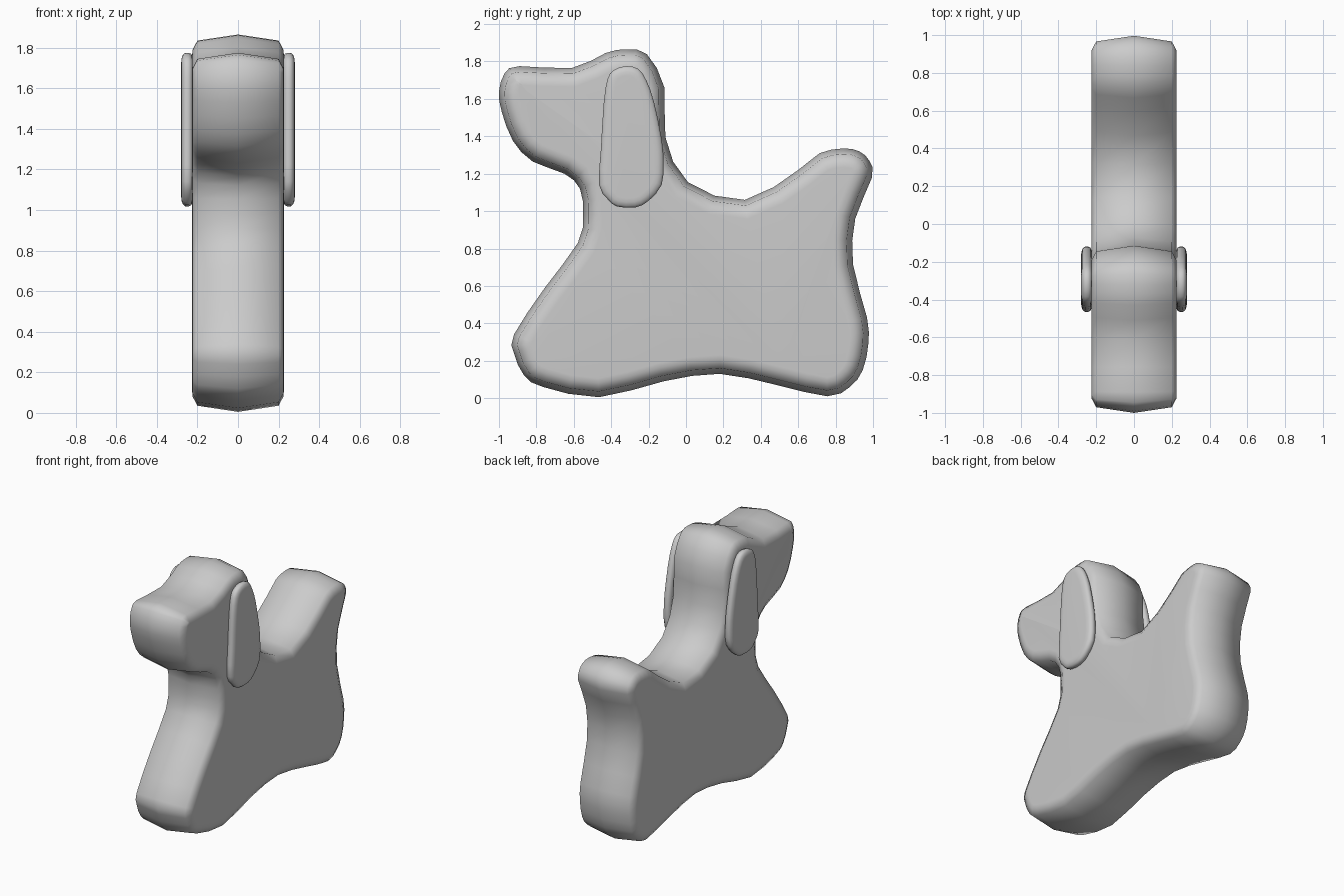
import bpy
import bmesh
from mathutils import Vector

cube = bpy.data.objects.get("Cube")
if cube:
    bpy.data.objects.remove(cube, do_unlink=True)

# Single plain grey
grey = bpy.data.materials.new("plain grey")
grey.use_nodes = True
colour = (0.6, 0.6, 0.6, 1)
grey.diffuse_color = colour
grey.node_tree.nodes["Principled BSDF"].inputs["Base Color"].default_value = colour


def smooth_loop(points):
    """Closed curve through the points, with one extra point per span."""
    pts = [Vector(p) for p in points]
    n = len(pts)
    loop = []
    for i, b in enumerate(pts):
        a, c, d = pts[i - 1], pts[(i + 1) % n], pts[(i + 2) % n]
        loop += [b, (9 * (b + c) - a - d) / 16]
    return loop


def inset(loop, amount):
    """Move a clockwise (y, z) loop inwards by an even distance."""
    result = []
    n = len(loop)
    for i, p in enumerate(loop):
        before = (p - loop[i - 1]).normalized()
        after = (loop[(i + 1) % n] - p).normalized()
        n1 = Vector((before.y, -before.x))
        n2 = Vector((after.y, -after.x))
        mid = (n1 + n2).normalized()
        result.append(p + mid * amount / max(mid.dot(n1), 0.5))
    return result


def padded_slab(name, loop, layers):
    """Join inset copies of the outline, one per (x, inset) layer."""
    bm = bmesh.new()
    rings = []
    for x, amount in layers:
        rings.append([bm.verts.new((x, p.x, p.y)) for p in inset(loop, amount)])
    n = len(loop)
    for low, high in zip(rings, rings[1:]):
        for i in range(n):
            j = (i + 1) % n
            bm.faces.new((low[i], low[j], high[j], high[i]))
    bm.faces.new(rings[0])
    bm.faces.new(rings[-1])
    bmesh.ops.recalc_face_normals(bm, faces=bm.faces)
    for face in bm.faces:
        face.smooth = True
    mesh = bpy.data.meshes.new(name)
    bm.to_mesh(mesh)
    bm.free()
    mesh.materials.append(grey)
    obj = bpy.data.objects.new(name, mesh)
    bpy.context.collection.objects.link(obj)
    return obj


# Body, head, legs and tail: one dog-shaped side outline, clockwise from muzzle
body_outline = [
    (-.89, 1.775), (-.61, 1.765), (-.43, 1.845), (-.32, 1.865), (-.21, 1.84),
    (-.115, 1.66), (-.11, 1.395), (.01, 1.155), (.315, 1.06), (.6, 1.22),
    (.715, 1.31), (.84, 1.335), (.925, 1.32), (.98, 1.27), (.995, 1.18),
    (.905, .96), (.893, .715), (.968, .43), (.975, .29), (.945, .15),
    (.877, .06), (.755, .01), (.485, .07), (.18, .13), (-.12, .09),
    (-.465, .005), (-.765, .06), (-.865, .12), (-.92, .24), (-.92, .34),
    (-.755, .59), (-.578, .83), (-.55, .98), (-.567, 1.12), (-.65, 1.2),
    (-.82, 1.265), (-.925, 1.375), (-.985, 1.53), (-1, 1.64), (-.968, 1.74),
]
half = [(.2, .03), (.224, .075), (.226, .1)]
body_layers = [(-x, d) for x, d in reversed(half)] + [(0, 0)] + half
padded_slab("body", smooth_loop(body_outline), body_layers)

# Flat hanging ears with rounded rims, one on each side
ear_outline = [
    (-.32, 1.775), (-.255, 1.76), (-.21, 1.695), (-.17, 1.58), (-.13, 1.385),
    (-.12, 1.265), (-.13, 1.14), (-.2, 1.055), (-.27, 1.02), (-.37, 1.025),
    (-.42, 1.065), (-.465, 1.14), (-.455, 1.33), (-.44, 1.575), (-.42, 1.705),
    (-.385, 1.755),
]
ear_layers = [(.222, .025), (.23, .006), (.243, 0), (.26, 0), (.272, .01), (.279, .03), (.28, .05)]
for side, sign in (("left", 1), ("right", -1)):
    padded_slab(side + "_ear", smooth_loop(ear_outline),
                [(sign * x, d) for x, d in ear_layers])
